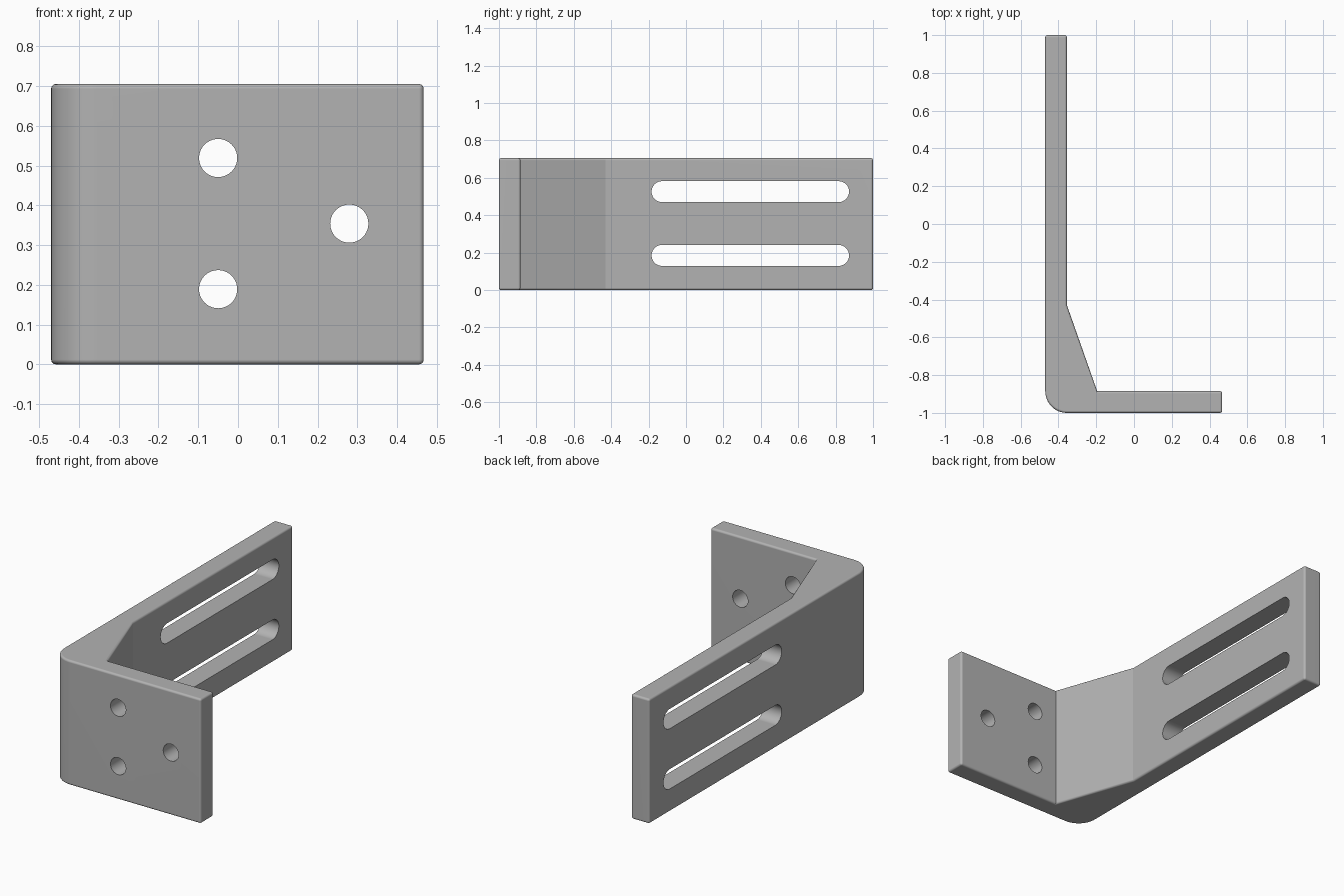
import bpy, bmesh, math
from mathutils import Vector

cube = bpy.data.objects.get("Cube")
if cube:
    bpy.data.objects.remove(cube, do_unlink=True)

HEIGHT = 0.705
LEFT, RIGHT = -0.47, 0.467
FRONT, BACK = -1.0, 1.0
THICK = 0.115
EDGE = 0.012

steel = bpy.data.materials.new("grey steel")
steel.use_nodes = True
colour = (0.45, 0.45, 0.45, 1)
steel.diffuse_color = colour
steel.node_tree.nodes["Principled BSDF"].inputs["Base Color"].default_value = colour


def prism(name, points, offset, round_edge=None):
    """Extrude a closed loop of 3D points; optionally round chosen edges."""
    bm = bmesh.new()
    face = bm.faces.new([bm.verts.new(p) for p in points])
    top = bmesh.ops.extrude_face_region(bm, geom=[face])["geom"]
    verts = [v for v in top if isinstance(v, bmesh.types.BMVert)]
    bmesh.ops.translate(bm, verts=verts, vec=offset)
    bmesh.ops.recalc_face_normals(bm, faces=bm.faces)
    if round_edge:
        edges = [e for e in bm.edges if round_edge(e)]
        bmesh.ops.bevel(bm, geom=edges, offset=EDGE, segments=6,
                        profile=0.5, affect='EDGES', clamp_overlap=True)
    mesh = bpy.data.meshes.new(name)
    bm.to_mesh(mesh)
    bm.free()
    mesh.materials.append(steel)
    obj = bpy.data.objects.new(name, mesh)
    bpy.context.collection.objects.link(obj)
    return obj


def arc(cx, cy, r, start, end, steps):
    angles = [math.radians(start + (end - start) * i / steps) for i in range(steps + 1)]
    return [(cx + r * math.cos(a), cy + r * math.sin(a)) for a in angles]


# Angled bracket: long arm, gusset and short plate in one outline
inner_x, inner_y = LEFT + THICK, FRONT + THICK
outline = arc(inner_x, inner_y, THICK, 180, 270, 12)
outline += [(RIGHT, FRONT), (RIGHT, inner_y), (-0.195, inner_y),
            (inner_x, -0.43), (inner_x, BACK), (LEFT, BACK)]


def outer_edge(e):
    a, b = (v.co for v in e.verts)
    if abs(a.z - b.z) < 1e-4:
        return True
    return a.x > RIGHT - 0.01 or a.y > BACK - 0.01


bracket = prism("bracket", [(x, y, 0) for x, y in outline],
                Vector((0, 0, HEIGHT)), outer_edge)

# Round screw holes through the short plate
cutters = []
for x, z in [(-0.05, 0.519), (-0.05, 0.189), (0.28, 0.354)]:
    loop = arc(x, z, 0.048, 0, 360, 40)[:-1]
    cutters.append(prism("screw_hole_cutter", [(u, FRONT - 0.1, v) for u, v in loop],
                         Vector((0, 0.3, 0))))

# Adjustment slots through the long arm
for z in (0.526, 0.185):
    r = 0.056
    loop = arc(0.872 - r, z, r, -90, 90, 20) + arc(-0.184 + r, z, r, 90, 270, 20)
    cutters.append(prism("slot_cutter", [(LEFT - 0.1, u, v) for u, v in loop],
                         Vector((0.3, 0, 0))))

for cutter in cutters:
    cut = bracket.modifiers.new("cut", 'BOOLEAN')
    cut.operation = 'DIFFERENCE'
    cut.solver = 'EXACT'
    cut.object = cutter

# Apply the cuts, then remove the cutters
bpy.context.view_layer.update()
graph = bpy.context.evaluated_depsgraph_get()
mesh = bpy.data.meshes.new_from_object(bracket.evaluated_get(graph))
bracket.modifiers.clear()
bracket.data = mesh
for cutter in cutters:
    bpy.data.objects.remove(cutter, do_unlink=True)

# Smooth rounded edges while the gusset creases and hole rims stay sharp
bpy.ops.object.select_all(action='DESELECT')
bracket.select_set(True)
bpy.context.view_layer.objects.active = bracket
bpy.ops.object.shade_smooth_by_angle(angle=math.radians(17))
weighted = bracket.modifiers.new("flat faces", 'WEIGHTED_NORMAL')
weighted.keep_sharp = True
